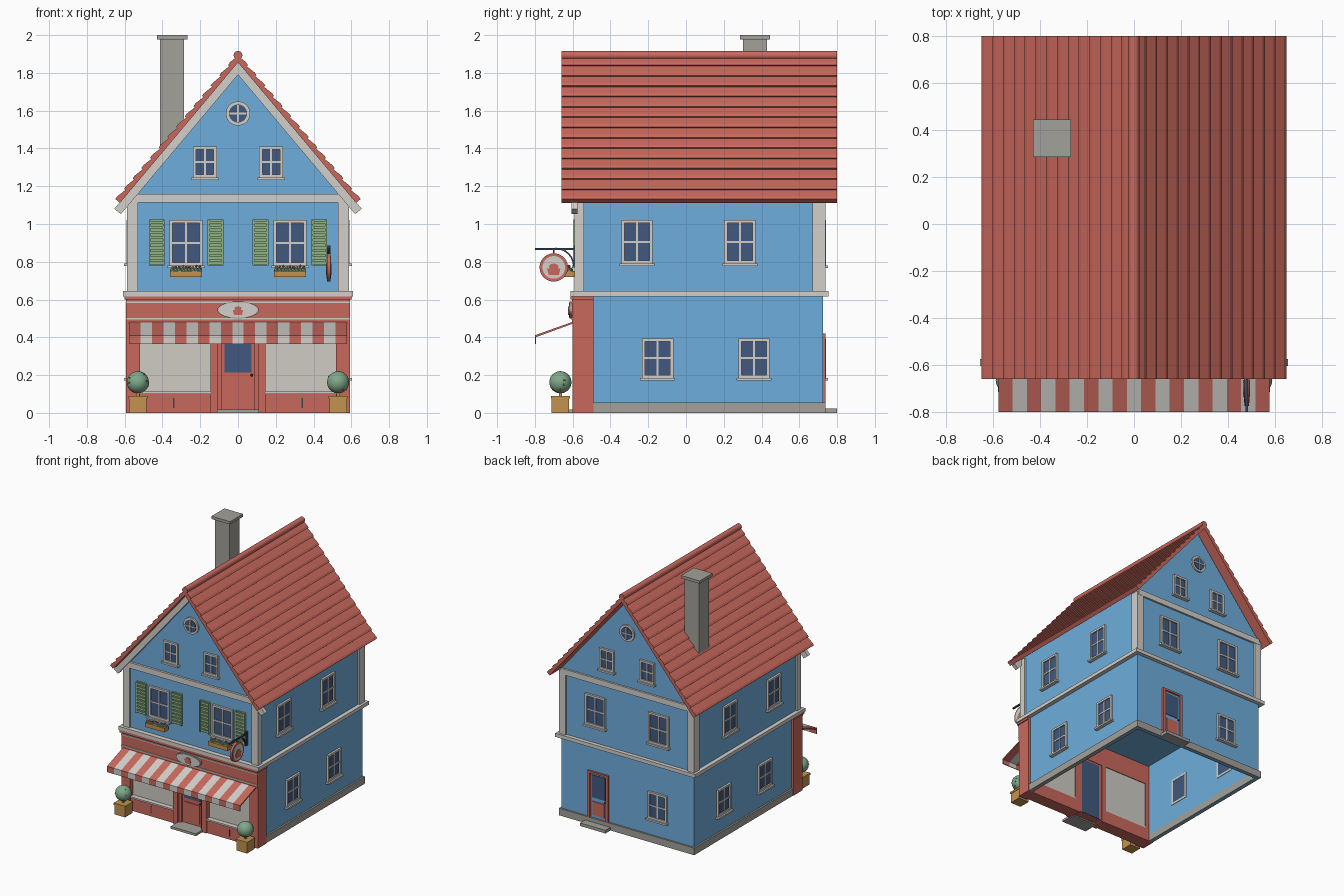
import bpy, bmesh, math, random
from mathutils import Matrix, Vector

cube = bpy.data.objects.get("Cube")
if cube:
    bpy.data.objects.remove(cube, do_unlink=True)
random.seed(4)


def colour(name, code):
    """Material from a hex display colour, stored as linear values."""
    rgb = [int(code[i:i + 2], 16) / 255 for i in (0, 2, 4)]
    lin = [c / 12.92 if c <= 0.04045 else ((c + 0.055) / 1.055) ** 2.4 for c in rgb]
    m = bpy.data.materials.new(name)
    m.use_nodes = True
    m.diffuse_color = (*lin, 1)
    m.node_tree.nodes["Principled BSDF"].inputs["Base Color"].default_value = (*lin, 1)
    return m


blue = colour("wall blue", "6FAEDC")
red = colour("brick red", "C9695D")
trim = colour("trim white", "D3D0CB")
pane = colour("shop pane", "CFCCC4")
stone = colour("stone grey", "A3A19B")
glass = colour("window glass", "41597F")
green = colour("shutter green", "91B586")
leaf = colour("foliage green", "7FA98A")
wood = colour("planter wood", "C3924F")
iron = colour("dark iron", "38465F")


class Part:
    """One object built from boxes, extruded outlines and balls in a local frame."""

    def __init__(self, name, frame=Matrix()):
        self.name, self.frame, self.bm, self.mats = name, frame, bmesh.new(), []

    def paint(self, faces, mat):
        if mat not in self.mats:
            self.mats.append(mat)
        for f in faces:
            f.material_index = self.mats.index(mat)

    def prism(self, outline, y0, y1, mat):
        a = [self.bm.verts.new((x, y0, z)) for x, z in outline]
        b = [self.bm.verts.new((x, y1, z)) for x, z in outline]
        faces = [self.bm.faces.new(a), self.bm.faces.new(b[::-1])]
        for i in range(len(a)):
            j = (i + 1) % len(a)
            faces.append(self.bm.faces.new((a[i], b[i], b[j], a[j])))
        self.paint(faces, mat)

    def box(self, x0, x1, y0, y1, z0, z1, mat):
        self.prism([(x0, z0), (x1, z0), (x1, z1), (x0, z1)], y0, y1, mat)

    def disc(self, x, z, rx, rz, y0, y1, mat, n=32):
        ring = [(i + 0.5) * math.tau / n for i in range(n)]
        self.prism([(x + rx * math.cos(t), z + rz * math.sin(t)) for t in ring], y0, y1, mat)

    def ball(self, centre, r, mat, detail=2):
        made = bmesh.ops.create_icosphere(self.bm, subdivisions=detail, radius=r,
                                          matrix=Matrix.Translation(centre))
        self.paint({f for v in made["verts"] for f in v.link_faces}, mat)

    def done(self, smooth=False):
        bmesh.ops.recalc_face_normals(self.bm, faces=self.bm.faces)
        self.bm.transform(self.frame)
        mesh = bpy.data.meshes.new(self.name)
        self.bm.to_mesh(mesh)
        self.bm.free()
        for m in self.mats:
            mesh.materials.append(m)
        ob = bpy.data.objects.new(self.name, mesh)
        bpy.context.collection.objects.link(ob)
        if smooth:
            bpy.ops.object.select_all(action='DESELECT')
            ob.select_set(True)
            bpy.context.view_layer.objects.active = ob
            bpy.ops.object.shade_smooth_by_angle(angle=math.radians(40))
        return ob


def wall_frame(x, y, degrees):
    """Local -y points out of the wall, local x runs along it."""
    return Matrix.Translation((x, y, 0)) @ Matrix.Rotation(math.radians(degrees), 4, 'Z')


W, FRONT, BACK = 0.575, -0.575, 0.725
front, back = wall_frame(0, FRONT, 0), wall_frame(0, BACK, 180)
right, left = wall_frame(W, 0, 90), wall_frame(-W, 0, -90)
SLOPE = 1.19


def window(name, frame, x, z0, z1, width):
    p, h, b, mid = Part(name, frame), width / 2, 0.016, (z0 + z1) / 2
    p.box(x - h + b, x + h - b, -0.006, 0.022, z0 + b, z1 - b, glass)
    for s in (-1, 1):
        p.box(*sorted((x + s * h, x + s * (h - b))), -0.016, 0.024, z0, z1, trim)
    for z in (z0, z1 - b):
        p.box(x - h, x + h, -0.016, 0.024, z, z + b, trim)
    p.box(x - 0.005, x + 0.005, -0.011, 0.02, z0, z1, trim)
    p.box(x - h, x + h, -0.011, 0.02, mid - 0.005, mid + 0.005, trim)
    p.box(x - h - 0.01, x + h + 0.01, -0.028, 0, z0 - 0.013, z0, trim)
    p.done()


# Walls: open ground floor, solid upper storey with gables
p = Part("ground_walls")
for s in (-1, 1):
    p.box(*sorted((s * W, s * (W - 0.02))), -0.5, BACK, 0, 0.63, blue)
p.box(-W, W, BACK - 0.02, BACK, 0, 0.63, blue)
p.done()
eave = 1.84 - SLOPE * W
p = Part("upper_walls")
p.prism([(-W, 0.63), (W, 0.63), (W, eave), (0, 1.84), (-W, eave)], FRONT, BACK, blue)
p.done()

# Plinth
p = Part("plinth")
for s in (-1, 1):
    p.box(*sorted((s * 0.555, s * 0.588)), -0.49, 0.738, 0, 0.055, stone)
p.box(-0.588, 0.588, 0.705, 0.738, 0, 0.055, stone)
p.done()

# Timber trim: belt, corner posts, gable beams, front bargeboards
p = Part("belt_course")
for s in (-1, 1):
    p.box(*sorted((s * 0.56, s * 0.608)), -0.612, 0.755, 0.617, 0.645, trim)
for y in (-0.612, 0.71):
    p.box(-0.608, 0.608, y, y + 0.045, 0.617, 0.645, trim)
p.done()
p = Part("corner_posts")
for s in (-1, 1):
    p.box(*sorted((s * 0.53, s * 0.588)), -0.59, -0.54, 0.645, 1.14, trim)
    p.box(*sorted((s * 0.53, s * 0.588)), 0.67, 0.738, 0.645, 1.14, trim)
p.done()
p = Part("gable_beams")
p.box(-W, W, -0.592, FRONT, 1.115, 1.16, trim)
p.box(-W, W, BACK, 0.74, 1.115, 1.16, trim)
p.done()
p = Part("bargeboards")
for s in (-1, 1):
    p.prism([(0, 1.79), (s * 0.62, 1.79 - SLOPE * 0.62),
             (s * 0.655, 1.86 - SLOPE * 0.655), (0, 1.86)], -0.605, FRONT, trim)
p.done()

# Roof with stepped tile rows, and ridge roll
rows, half = 14, []
for i in range(rows):
    for t, lift in ((i, 0), (i + 0.75, 0.011), (i + 1, 0.009)):
        x = 0.642 * t / rows
        half.append((x + lift * 0.77, 1.89 - SLOPE * x + lift * 0.64))
half.append((0.625, 1.855 - SLOPE * 0.625))
p = Part("tiled_roof")
p.prism(half + [(0, 1.855)] + [(-x, z) for x, z in half[:0:-1]], -0.66, 0.8, red)
p.done()
p = Part("ridge_roll")
p.disc(0, 1.893, 0.023, 0.023, -0.66, 0.8, red, 16)
p.done(True)

# Chimney
p = Part("chimney")
p.box(-0.412, -0.285, 0.302, 0.428, 1.3, 1.98, stone)
p.box(-0.43, -0.268, 0.285, 0.445, 1.978, 2, stone)
p.done()

# Windows on every side
for side, frame in (("right", right), ("left", left)):
    flip = 1 if side == "right" else -1
    for y in (-0.15, 0.36):
        window(side + "_ground_window", frame, flip * y, 0.185, 0.395, 0.165)
    for y in (-0.26, 0.285):
        window(side + "_upper_window", frame, flip * y, 0.79, 1.02, 0.165)
window("back_ground_window", back, 0.265, 0.185, 0.395, 0.165)
for side, frame in (("front", front), ("back", back)):
    for s in (-1, 1):
        window(side + "_upper_window", frame, s * 0.275, 0.78, 1.02, 0.175)
        window(side + "_gable_window", frame, s * 0.175, 1.245, 1.41, 0.125)
    p = Part(side + "_round_window", frame)
    p.disc(0, 1.585, 0.064, 0.064, -0.012, 0, trim)
    p.disc(0, 1.585, 0.048, 0.048, -0.016, 0, glass)
    p.box(-0.004, 0.004, -0.02, 0, 1.537, 1.633, trim)
    p.box(-0.048, 0.048, -0.02, 0, 1.581, 1.589, trim)
    p.done()

# Shutters and flower boxes
for s in (-1, 1):
    for x in (0.12, 0.43):
        p, c = Part("shutter", front), s * x
        p.box(c - 0.042, c + 0.042, -0.01, 0, 0.78, 1.025, green)
        for e in (-0.042, 0.032):
            p.box(c + e, c + e + 0.01, -0.02, 0, 0.78, 1.025, green)
        for i in range(9):
            z = 0.785 + i * 0.027
            p.box(c - 0.034, c + 0.034, -0.018, 0, z, z + 0.016, green)
        p.done()
    p, c = Part("flower_box", front), s * 0.275
    p.box(c - 0.085, c + 0.085, -0.068, -0.016, 0.72, 0.752, wood)
    for i in range(9):
        x, y = c - 0.072 + i * 0.018, random.uniform(-0.055, -0.035)
        p.ball((x, y, 0.757), 0.014, leaf, 1)
        p.ball((x, y - 0.008, 0.77 + random.uniform(0, 0.008)), 0.008, red if i % 3 else trim, 1)
    p.done(True)

# Shopfront
p = Part("shopfront")
p.box(-0.592, 0.592, -0.603, -0.49, 0.47, 0.625, red)
p.box(-0.6, 0.6, -0.612, -0.49, 0.6, 0.617, red)
for s in (-1, 1):
    for a, b in ((0.52, 0.592), (0.105, 0.145)):
        p.box(*sorted((s * a, s * b)), -0.6, -0.49, 0, 0.48, red)
    p.box(*sorted((s * 0.145, s * 0.52)), -0.59, -0.49, 0, 0.1, red)
    p.box(*sorted((s * 0.145, s * 0.52)), -0.598, -0.49, 0.1, 0.112, trim)
    p.box(*sorted((s * 0.145, s * 0.52)), -0.56, -0.495, 0.112, 0.47, pane)
    p.box(s * 0.34 - 0.003, s * 0.34 + 0.003, -0.593, -0.58, 0.025, 0.08, iron)
for z in (0.495, 0.582):
    p.box(-0.592, 0.592, -0.609, -0.6, z, z + 0.008, trim)
p.done()


def door(name, frame, x, h, z0, z1, out, into):
    p, mid = Part(name, frame), z0 + (z1 - z0) * 0.46
    p.box(x - h, x + h, out + 0.01, into, z0, z1, red)
    for s in (-1, 1):
        p.box(*sorted((x + s * h, x + s * (h + 0.02))), out - 0.006, into, z0, z1 + 0.015, red)
    p.box(x - h, x + h, out - 0.006, into, z1, z1 + 0.015, red)
    p.box(x - h + 0.014, x + h - 0.014, out + 0.004, out + 0.01, mid, z1 - 0.015, glass)
    p.box(x - h + 0.02, x + h - 0.02, out + 0.003, out + 0.01, z0 + 0.025, mid - 0.03, red)
    p.box(x - h + 0.004, x + h - 0.004, into, into + 0.004, z0, z1, glass)
    p.ball((x + h - 0.012, out, mid - 0.015), 0.008, iron, 1)
    p.done()


door("shop_door", front, 0, 0.085, 0.01, 0.455, 0, 0.08)
door("back_door", back, -0.25, 0.07, 0.05, 0.405, -0.008, 0.022)
p = Part("door_steps")
p.box(-0.11, 0.11, -0.68, -0.56, 0, 0.018, stone)
p.box(0.14, 0.36, BACK, 0.8, 0, 0.024, stone)
p.done()

# Striped awning with hanging valance
profile = wall_frame(0, 0, 90)
p, n, edge = Part("awning", profile), 19, 0.578
for i in range(n):
    x0, x1 = (edge - 2 * edge * k / n for k in (i, i + 1))
    mat = trim if i % 2 else red
    p.prism([(-0.6, 0.472), (-0.6, 0.482), (-0.8, 0.411), (-0.8, 0.365),
             (-0.794, 0.365), (-0.794, 0.401)], x0, x1, mat)
p.done()


def cake(p, x, z, k, y0, y1):
    """Small basket emblem."""
    p.prism([(x - k, z), (x - k * 0.75, z - k), (x + k * 0.75, z - k), (x + k, z)], y0, y1, red)
    p.disc(x, z + k * 0.25, k * 0.7, k * 0.45, y0, y1, red, 16)


# Oval shop sign
p = Part("oval_sign")
p.disc(0, 0.545, 0.11, 0.045, -0.616, -0.6, stone)
p.disc(0, 0.545, 0.104, 0.04, -0.62, -0.6, trim)
cake(p, 0, 0.545, 0.028, -0.624, -0.61)
p.done()

# Hanging sign on an iron bracket
p = Part("hanging_sign", wall_frame(0.48, 0, 90))
p.disc(-0.7, 0.77, 0.075, 0.075, -0.009, 0.009, red)
p.disc(-0.7, 0.77, 0.06, 0.06, -0.012, 0.012, trim)
cake(p, -0.7, 0.765, 0.036, -0.015, 0.015)
p.box(-0.8, -0.575, -0.006, 0.006, 0.862, 0.873, iron)
p.box(-0.595, -0.575, -0.011, 0.011, 0.78, 0.885, iron)
p.box(-0.703, -0.697, -0.003, 0.003, 0.84, 0.865, iron)
arc = [i * math.pi / 12 for i in range(7)]
brace = [[(-0.69 + r * math.sin(t), 0.775 + r * math.cos(t)) for t in arc] for r in (0.092, 0.1)]
p.prism(brace[0] + brace[1][::-1], -0.005, 0.005, iron)
p.done()

# Planters with round clipped bushes
for s in (-1, 1):
    p, c = Part("planter", Matrix.Translation((s * 0.53, -0.665, 0))), 0.046
    p.box(-c, c, -c, c, 0, 0.085, wood)
    p.box(-c - 0.004, c + 0.004, -c - 0.004, c + 0.004, 0.075, 0.09, wood)
    p.box(-0.008, 0.008, -0.008, 0.008, 0.09, 0.12, wood)
    p.done()
    p = Part("round_bush", Matrix.Translation((s * 0.53, -0.665, 0.162)))
    p.ball((0, 0, 0), 0.059, leaf, 3)
    for i in range(6):
        d = Vector([random.gauss(0, 1) for k in range(3)]).normalized()
        p.ball(d * 0.057, 0.006, red, 1)
    p.done(True)
